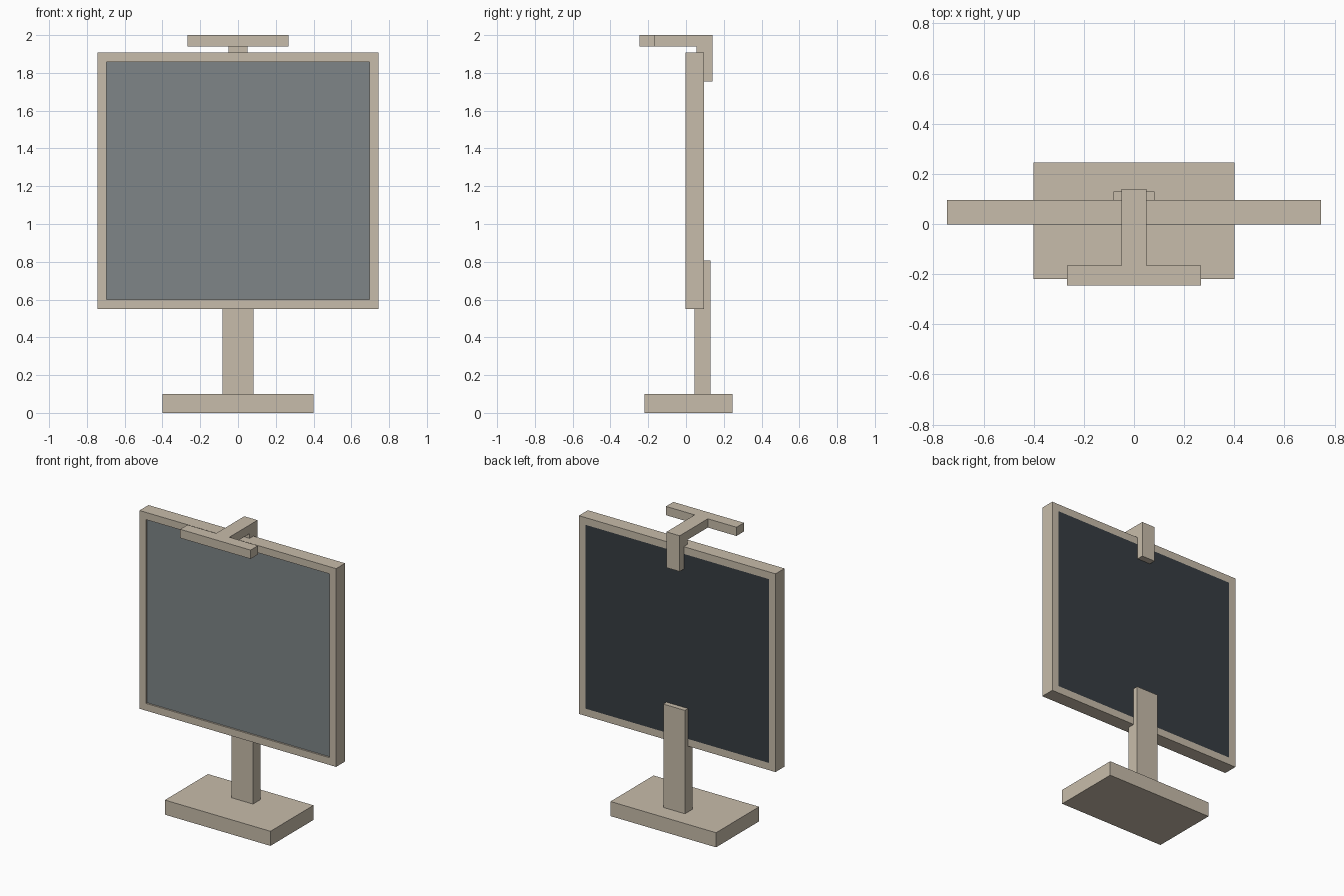
import bpy
import bmesh

if "Cube" in bpy.data.objects:
    bpy.data.objects.remove(bpy.data.objects["Cube"], do_unlink=True)


def make_material(name, color):
    mat = bpy.data.materials.new(name)
    mat.use_nodes = True
    mat.diffuse_color = (*color, 1)
    mat.node_tree.nodes["Principled BSDF"].inputs["Base Color"].default_value = (*color, 1)
    return mat


beige = make_material("beige plastic", (0.575, 0.505, 0.405))
glass = make_material("grey glass", (0.21, 0.235, 0.245))
dark = make_material("dark backing", (0.037, 0.046, 0.054))


def add_object(name, bm, *mats):
    bmesh.ops.recalc_face_normals(bm, faces=bm.faces)
    mesh = bpy.data.meshes.new(name)
    bm.to_mesh(mesh)
    bm.free()
    for mat in mats:
        mesh.materials.append(mat)
    obj = bpy.data.objects.new(name, mesh)
    bpy.context.collection.objects.link(obj)
    return obj


def extrude_side_profile(half_width, profile):
    """Solid from a (y, z) outline, extruded symmetrically along x."""
    bm = bmesh.new()
    face = bm.faces.new([bm.verts.new((-half_width, y, z)) for y, z in profile])
    result = bmesh.ops.extrude_face_region(bm, geom=[face])
    verts = [v for v in result["geom"] if isinstance(v, bmesh.types.BMVert)]
    bmesh.ops.translate(bm, verts=verts, vec=(2 * half_width, 0, 0))
    return bm


def block(half_width, y0, y1, z0, z1):
    return extrude_side_profile(half_width, [(y0, z0), (y1, z0), (y1, z1), (y0, z1)])


# Foot and upright post
add_object("base", block(0.4, -0.22, 0.246, 0, 0.1), beige)
add_object("post", block(0.082, 0.045, 0.129, 0.1, 0.808), beige)

# Framed panel: recessed glass in front, flush dark backing behind
bm = block(0.745, -0.002, 0.095, 0.55, 1.908)
bm.normal_update()
bmesh.ops.recalc_face_normals(bm, faces=bm.faces)
front = min(bm.faces, key=lambda f: f.calc_center_median().y)
back = max(bm.faces, key=lambda f: f.calc_center_median().y)
for face, depth, slot in ((front, -0.012, 1), (back, 0, 2)):
    bmesh.ops.inset_region(bm, faces=[face], thickness=0.07, depth=0)
    if depth:
        rim = bmesh.ops.inset_region(bm, faces=[face], thickness=0, depth=depth)
    face.material_index = slot
add_object("framed_panel", bm, beige, glass, dark)

# Hooked arm over the top of the frame, with its cross bar
arm = [(-0.165, 1.94), (0.055, 1.94), (0.055, 1.755),
       (0.14, 1.755), (0.14, 2), (-0.165, 2)]
add_object("top_arm", extrude_side_profile(0.05, arm), beige)
add_object("cross_bar", block(0.267, -0.245, -0.165, 1.94, 2), beige)
